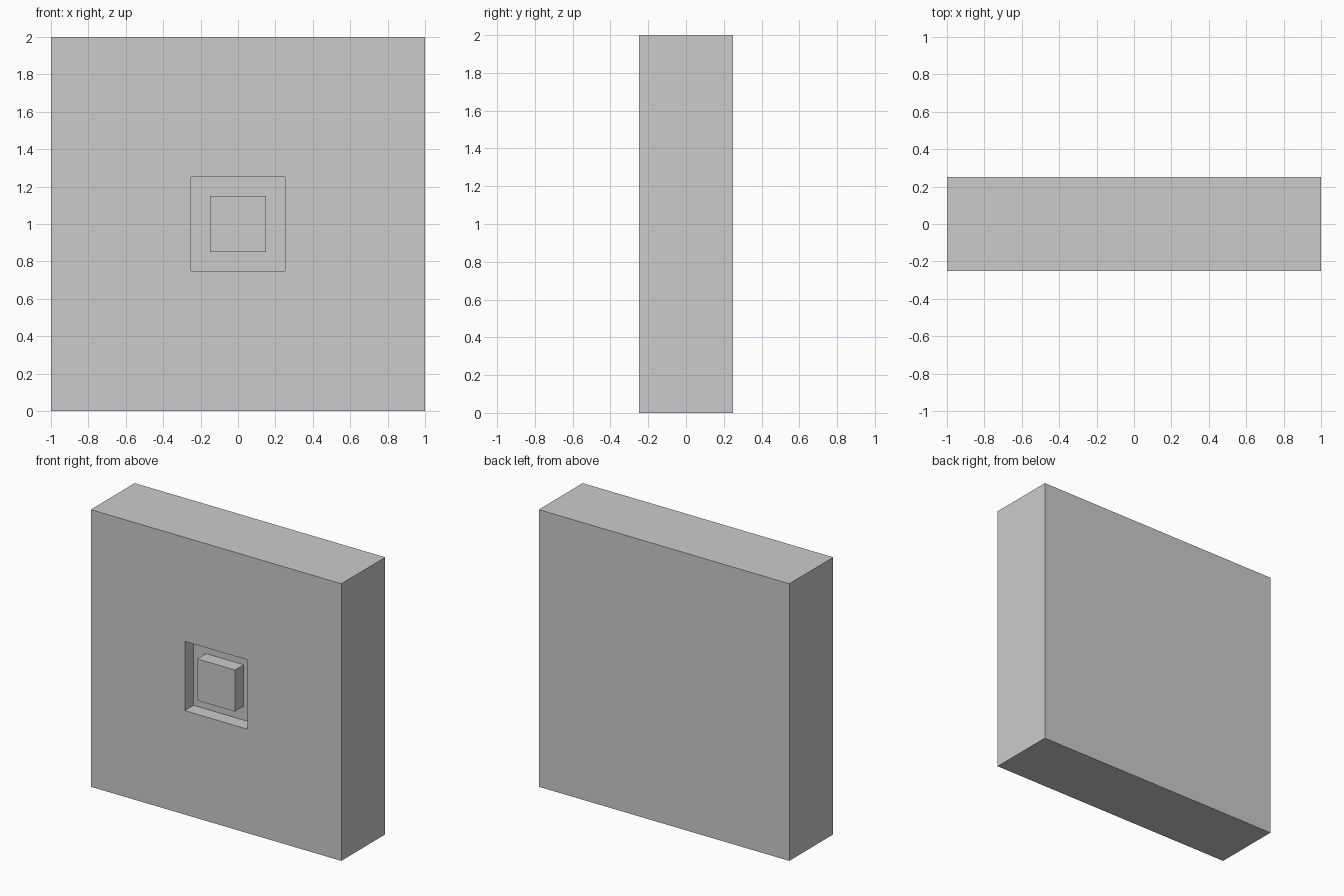
import bpy, bmesh
from mathutils import Matrix, Vector

if "Cube" in bpy.data.objects:
    bpy.data.objects.remove(bpy.data.objects["Cube"])


def box_mesh(size, centre):
    bm = bmesh.new()
    mat = Matrix.Translation(centre) @ Matrix.Diagonal((*size, 1))
    bmesh.ops.create_cube(bm, size=1, matrix=mat)
    return bm


def add_object(name, bm):
    bm.normal_update()
    mesh = bpy.data.meshes.new(name)
    bm.to_mesh(mesh)
    bm.free()
    obj = bpy.data.objects.new(name, mesh)
    bpy.context.collection.objects.link(obj)
    return obj


DEPTH = 0.10  # pocket depth, also the button height

# Slab with a square pocket sunk into the front
bm = box_mesh((2, 0.5, 2), (0, 0, 1))
bm.normal_update()
front = min(bm.faces, key=lambda f: f.calc_center_median().y)
bmesh.ops.inset_region(bm, faces=[front], thickness=0.75, use_even_offset=True)
pocket = bmesh.ops.extrude_discrete_faces(bm, faces=[front])["faces"][0]
bmesh.ops.translate(bm, verts=pocket.verts[:], vec=Vector((0, DEPTH, 0)))
add_object("panel_slab", bm)

# Square button standing in the pocket, flush with the front
bm = box_mesh((0.3, DEPTH, 0.3), (0, -0.25 + DEPTH / 2, 1))
add_object("centre_button", bm)
